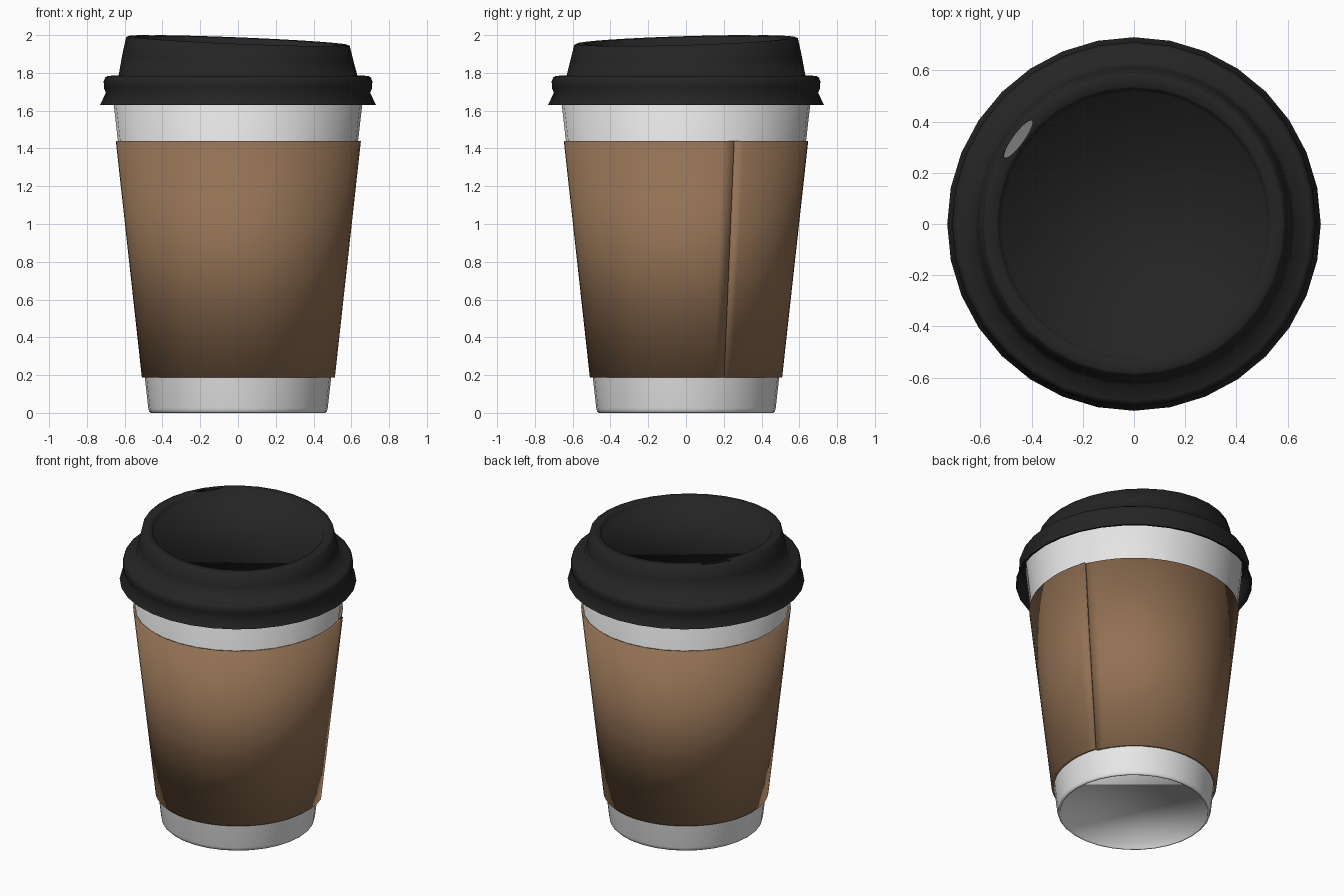
import bpy, bmesh
from math import sin, cos, pi, radians

if "Cube" in bpy.data.objects:
    bpy.data.objects.remove(bpy.data.objects["Cube"], do_unlink=True)

SIDES = 32
SIP = radians(143.7)    # direction of the drinking hole and of the lid's high side
SEAM = radians(22.7)    # where the sleeve's outer end lies


def material(name, colour):
    m = bpy.data.materials.new(name)
    m.use_nodes = True
    m.diffuse_color = (*colour, 1)
    m.node_tree.nodes["Principled BSDF"].inputs["Base Color"].default_value = (*colour, 1)
    return m


white = material("white paper", (0.8, 0.8, 0.8))
brown = material("brown card", (0.29, 0.165, 0.088))
black = material("black plastic", (0.018, 0.018, 0.018))


def finish(bm, name, mat):
    bmesh.ops.recalc_face_normals(bm, faces=bm.faces)
    mesh = bpy.data.meshes.new(name)
    bm.to_mesh(mesh)
    bm.free()
    mesh.materials.append(mat)
    ob = bpy.data.objects.new(name, mesh)
    bpy.context.collection.objects.link(ob)
    return ob


def activate(ob):
    bpy.ops.object.select_all(action='DESELECT')
    ob.select_set(True)
    bpy.context.view_layer.objects.active = ob


def revolve(name, profile, mat, lean=lambda x, y, z: z):
    """Turn an (r, z) profile and close both of its ends with flat discs."""
    bm = bmesh.new()
    rings = []
    for r, z in profile:
        ring = []
        for i in range(SIDES):
            a = 2 * pi * i / SIDES
            x, y = r * cos(a), r * sin(a)
            ring.append(bm.verts.new((x, y, lean(x, y, z))))
        rings.append(ring)
    for low, high in zip(rings, rings[1:]):
        for i in range(SIDES):
            j = (i + 1) % SIDES
            bm.faces.new((low[i], low[j], high[j], high[i]))
    bm.faces.new(rings[0])
    bm.faces.new(rings[-1])
    return finish(bm, name, mat)


# Cup: inside floor, inner wall, rolled lip, outer wall, recessed base
cup = revolve("cup", [
    (0.455, 0.06), (0.65, 1.74), (0.66, 1.755), (0.67, 1.74),
    (0.475, 0.025), (0.471, 0.008), (0.463, 0), (0.454, 0.004),
    (0.45, 0.04)], white)
activate(cup)
bpy.ops.object.shade_smooth()


# Lid: thin shell whose top leans up towards the drinking hole
def lean(x, y, z):
    weight = min(max((z - 1.79) / 0.11, 0), 1)
    return z + weight * 0.05 * (x * cos(SIP) + y * sin(SIP))


# Profile runs from the sunken floor over the flat rim, wall, bead and skirt, then back inside
lid = revolve("lid", [
    (0.517, 1.928), (0.53, 1.962), (0.537, 1.969), (0.582, 1.971),
    (0.592, 1.966), (0.612, 1.88), (0.632, 1.787), (0.69, 1.784), (0.704, 1.775),
    (0.711, 1.755), (0.71, 1.72), (0.7, 1.695), (0.73, 1.63), (0.718, 1.63),
    (0.688, 1.695), (0.695, 1.765), (0.62, 1.77), (0.6, 1.88), (0.584, 1.957),
    (0.54, 1.955), (0.522, 1.914)], black, lean)

# Drinking hole cut through the flat rim
bpy.ops.mesh.primitive_cylinder_add(
    vertices=24, radius=1, depth=0.2, rotation=(0, 0, SIP),
    location=(0.561 * cos(SIP), 0.561 * sin(SIP), 1.99))
cutter = bpy.context.object
cutter.scale = (0.021, 0.09, 1)
cutter.hide_render = True
activate(lid)
cut = lid.modifiers.new("drinking_hole", 'BOOLEAN')
cut.operation = 'DIFFERENCE'
cut.solver = 'EXACT'
cut.object = cutter
bpy.ops.object.modifier_apply(modifier=cut.name)
bpy.data.objects.remove(cutter, do_unlink=True)
activate(lid)
bpy.ops.object.shade_smooth_by_angle(angle=radians(85))

# Sleeve: wrapped card whose end lifts into an overlapping flap at the seam
bm = bmesh.new()
section = [(0.492, 0.188), (0.509, 0.188), (0.647, 1.44), (0.633, 1.44)]
steps = SIDES * 2
rows = []
for i in range(steps + 1):
    t = 2 * pi * i / steps
    a = SEAM + t
    lift = 0.015 * max(0, 1 - (2 * pi - t) / radians(30))
    rows.append([bm.verts.new(((r + lift) * cos(a), (r + lift) * sin(a), z))
                 for r, z in section])
for p, q in zip(rows, rows[1:]):
    for k in range(4):
        j = (k + 1) % 4
        bm.faces.new((p[k], q[k], q[j], p[j]))
bm.faces.new(rows[0])
bm.faces.new(rows[-1])
sleeve = finish(bm, "sleeve", brown)
activate(sleeve)
bpy.ops.object.shade_smooth()
